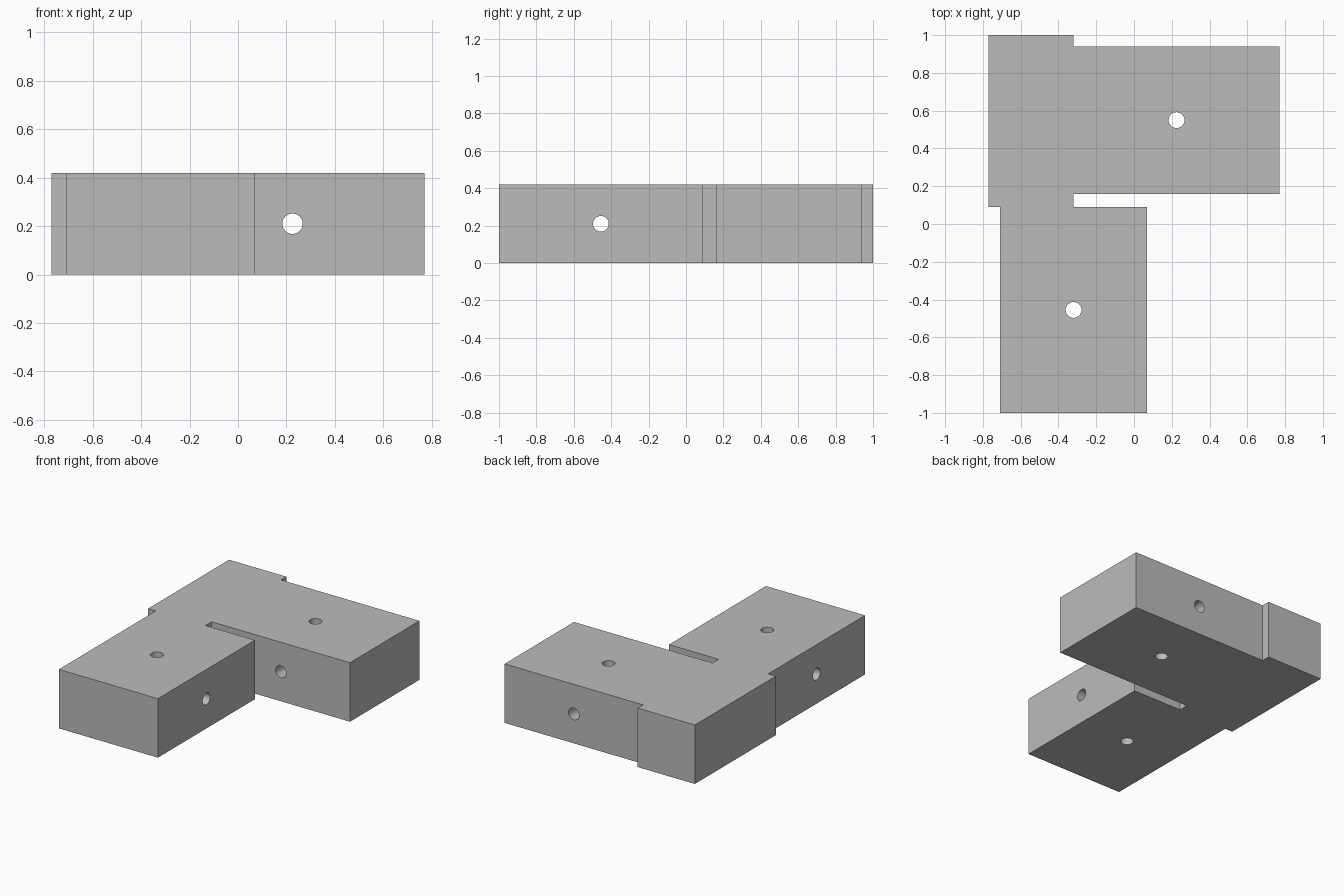
import bpy, bmesh
from math import pi

cube = bpy.data.objects.get("Cube")
if cube:
    bpy.data.objects.remove(cube, do_unlink=True)

HEIGHT = 0.42
HOLE_RADIUS = 0.042

grey = bpy.data.materials.new("plain grey")
grey.use_nodes = True
color = (0.5, 0.5, 0.5, 1)
grey.diffuse_color = color
grey.node_tree.nodes["Principled BSDF"].inputs["Base Color"].default_value = color

# Plan of the two offset arms with the narrow slot between them
outline = [(-0.77, 1), (-0.32, 1), (-0.32, 0.94), (0.77, 0.94),
           (0.77, 0.16), (-0.32, 0.16), (-0.32, 0.09), (0.07, 0.09),
           (0.07, -1), (-0.71, -1), (-0.71, 0.09), (-0.77, 0.09)]

# Body: extruded plan
bm = bmesh.new()
base = bm.faces.new([bm.verts.new((x, y, 0)) for x, y in outline])
top = bmesh.ops.extrude_face_region(bm, geom=[base])
bmesh.ops.translate(bm, vec=(0, 0, HEIGHT),
                    verts=[v for v in top["geom"] if isinstance(v, bmesh.types.BMVert)])
bmesh.ops.recalc_face_normals(bm, faces=bm.faces)
mesh = bpy.data.meshes.new("angle_block")
bm.to_mesh(mesh)
bm.free()
mesh.materials.append(grey)
block = bpy.data.objects.new("angle_block", mesh)
bpy.context.collection.objects.link(block)


def drill(name, location, rotation, depth):
    """Cut a round through hole in the block."""
    bpy.ops.mesh.primitive_cylinder_add(vertices=32, radius=HOLE_RADIUS, depth=depth,
                                        location=location, rotation=rotation)
    cutter = bpy.context.object
    cutter.name = name + "_cutter"
    cutter.hide_render = True
    cutter.data.materials.append(grey)
    cut = block.modifiers.new(name, 'BOOLEAN')
    cut.operation = 'DIFFERENCE'
    cut.solver = 'EXACT'
    cut.object = cutter
    bpy.context.view_layer.objects.active = block
    bpy.ops.object.modifier_apply(modifier=name)
    bpy.data.objects.remove(cutter, do_unlink=True)


# Each arm has a vertical hole crossed by a horizontal one
mid = HEIGHT / 2
for arm, x, y, turn in (("side_arm", 0.225, 0.55, (pi / 2, 0, 0)),
                        ("front_arm", -0.32, -0.455, (0, pi / 2, 0))):
    drill(arm + "_vertical_hole", (x, y, mid), (0, 0, 0), 0.6)
    drill(arm + "_cross_hole", (x, y, mid), turn, 1)

# Smooth hole walls, crisp edges
bpy.ops.object.select_all(action='DESELECT')
block.select_set(True)
bpy.context.view_layer.objects.active = block
bpy.ops.object.shade_smooth_by_angle(angle=pi / 6)
